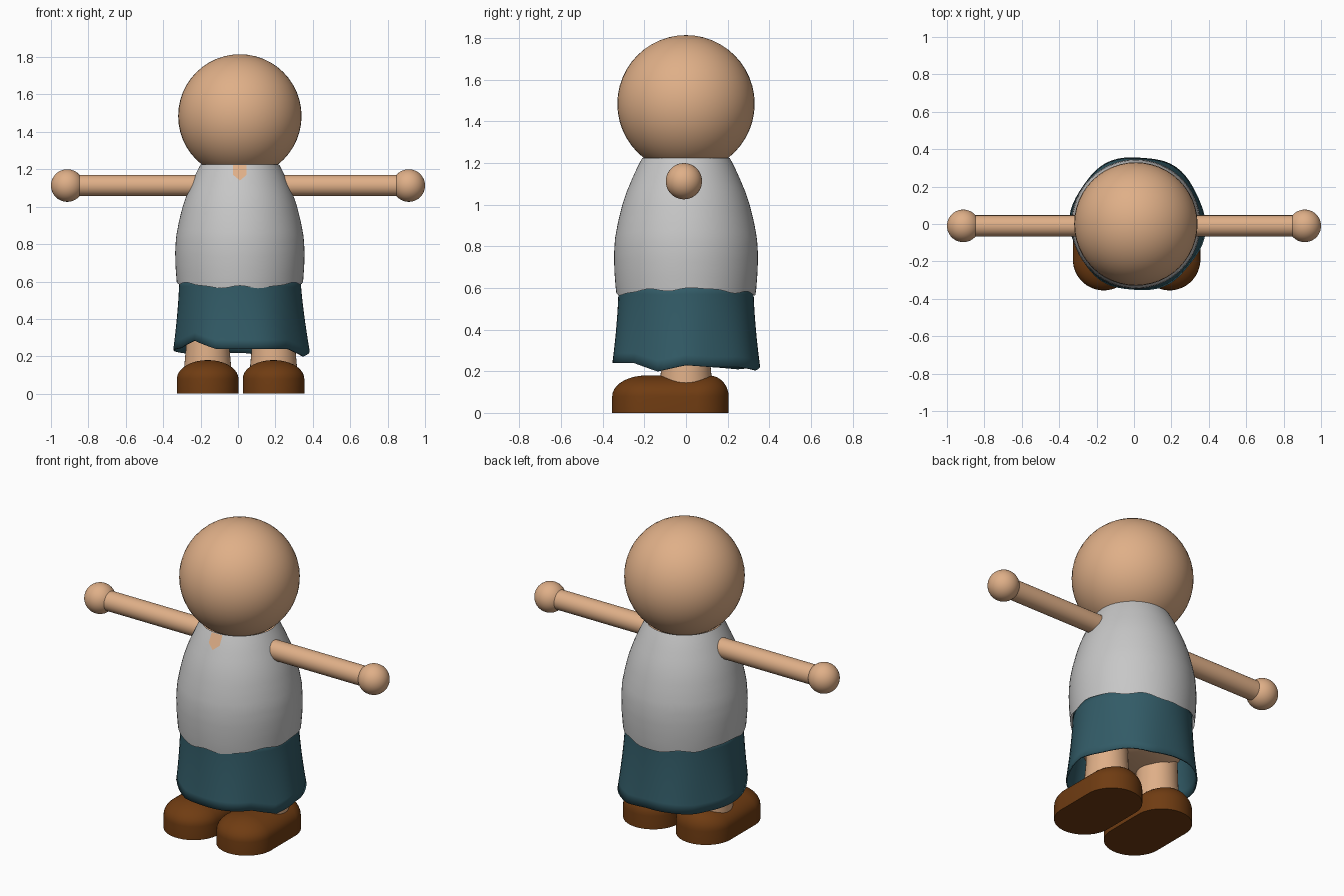
import bpy, math
from math import sin, cos, pi, tau

if "Cube" in bpy.data.objects:
    bpy.data.objects.remove(bpy.data.objects["Cube"])


def material(name, rgb):
    m = bpy.data.materials.new(name)
    m.diffuse_color = (*rgb, 1)
    m.use_nodes = True
    m.node_tree.nodes["Principled BSDF"].inputs["Base Color"].default_value = m.diffuse_color
    return m


SKIN = material("skin", (0.74, 0.43, 0.245))
GREY = material("shirt grey", (0.57, 0.57, 0.57))
TEAL = material("skirt teal", (0.032, 0.105, 0.135))
BROWN = material("shoe brown", (0.16, 0.045, 0.006))


def finish(ob, name, mat, angle=40):
    ob.name = name
    ob.data.materials.clear()
    ob.data.materials.append(mat)
    bpy.ops.object.select_all(action='DESELECT')
    bpy.context.view_layer.objects.active = ob
    ob.select_set(True)
    bpy.ops.object.shade_smooth_by_angle(angle=math.radians(angle))
    return ob


def mesh(name, verts, faces, mat):
    me = bpy.data.meshes.new(name)
    me.from_pydata(verts, [], faces)
    ob = bpy.data.objects.new(name, me)
    bpy.context.collection.objects.link(ob)
    return finish(ob, name, mat)


def loft(name, rings, mat, caps=False):
    # rings run from bottom to top, each anticlockwise seen from above
    n = len(rings[0])
    faces = [(i * n + j, i * n + (j + 1) % n, (i + 1) * n + (j + 1) % n, (i + 1) * n + j)
             for i in range(len(rings) - 1) for j in range(n)]
    if caps:
        faces += [tuple(reversed(range(n))), tuple(range((len(rings) - 1) * n, len(rings) * n))]
    return mesh(name, [v for r in rings for v in r], faces, mat)


def sphere(name, loc, r, mat):
    bpy.ops.mesh.primitive_uv_sphere_add(segments=48, ring_count=24, radius=r, location=loc)
    return finish(bpy.context.object, name, mat, 60)


def lerp_table(table, t):
    for (a, u), (b, v) in zip(table, table[1:]):
        if t <= b:
            return u + (v - u) * (t - a) / (b - a)
    return table[-1][1]


N, CX = 64, 0.01

# Head
sphere("head", (CX, 0, 1.485), 0.33, SKIN)

# Arms and hands
for s, side in ((-1, "left"), (1, "right")):
    bpy.ops.mesh.primitive_cylinder_add(vertices=40, radius=0.057, depth=0.75,
                                        location=(s * 0.485, -0.01, 1.113), rotation=(0, pi / 2, 0))
    finish(bpy.context.object, side + "_arm", SKIN)
    sphere(side + "_hand", (s * 0.913, -0.01, 1.113), 0.087, SKIN)

# Shirt: rounded barrel with an uneven hem
SHIRT = [(0.5, 0.325), (0.6, 0.338), (0.68, 0.344), (0.76, 0.346), (0.84, 0.341), (0.92, 0.326),
         (1.0, 0.306), (1.06, 0.286), (1.12, 0.261), (1.18, 0.234), (1.225, 0.210)]


def shirt_ring(f):
    ring = []
    for j in range(N):
        a = tau * j / N
        hem = 0.582 + 0.014 * cos(2 * a) + 0.006 * sin(7 * a) + 0.004 * cos(12 * a)
        z = hem + (1.225 - hem) * f
        r = lerp_table(SHIRT, z)
        ring.append((CX + r * cos(a), r * sin(a), z))
    return ring


loft("shirt", [shirt_ring(i / 20) for i in range(21)], GREY)

# Neck notch: thin skin patch following the shirt front
patch = []
for x, z in ((-0.036, 1.222), (-0.036, 1.17), (0, 1.14), (0.036, 1.17), (0.036, 1.222)):
    r = lerp_table(SHIRT, z) + 0.005
    patch.append((CX + x, -math.sqrt(r * r - x * x), z))
mesh("neck_notch", patch, [(0, 1, 3, 4), (1, 2, 3)], SKIN)

# Body under the clothes
BODY = [(0.33, 0.10), (0.35, 0.2), (0.4, 0.27), (0.5, 0.30), (0.7, 0.325), (0.9, 0.31),
        (1.05, 0.27), (1.15, 0.23), (1.21, 0.2)]
loft("body", [[(CX + r * cos(tau * j / N), r * sin(tau * j / N), z) for j in range(N)]
              for z, r in BODY], SKIN, caps=True)

# Skirt: flared, with a ragged lower edge
HEM = [0.23, 0.22, 0.22, 0.205, 0.22, 0.22, 0.21, 0.22, 0.235, 0.245, 0.285, 0.24,
       0.24, 0.24, 0.24, 0.20, 0.23]
hem_table = [(i * tau / 16, h) for i, h in enumerate(HEM)]


def skirt_ring(f):
    ring = []
    for j in range(N):
        a = tau * j / N
        hem = lerp_table(hem_table, a)
        z = hem + (0.62 - hem) * f
        t = (0.62 - z) / 0.38
        r = 0.324 + 0.034 * t ** 1.5 + 0.006 * t * cos(6 * a + 0.5)
        ring.append((CX + 0.008 * t + r * cos(a), r * sin(a), z))
    return ring


skirt = loft("skirt", [skirt_ring(i / 8) for i in range(9)], TEAL)
solid = skirt.modifiers.new("thickness", 'SOLIDIFY')
solid.thickness, solid.offset = 0.008, -1


# Legs and shoes
def shoe_ring(cx, z, r, back):
    ring = []
    for k in range(40):
        a = tau * (k + 0.5) / 40
        ring.append((cx + r * cos(a), (back if sin(a) > 0 else -0.19) + r * sin(a), z))
    return ring


for s, side in ((-1, "left"), (1, "right")):
    cx = 0.014 + s * 0.176
    loft(side + "_leg", [[(cx + r * cos(tau * j / 40), r * sin(tau * j / 40), z) for j in range(40)]
                         for z, r in ((0.1, 0.126), (0.15, 0.125), (0.25, 0.116), (0.45, 0.11))],
         SKIN, caps=True)
    rings = [shoe_ring(cx, 0, 0.165, 0.04)]
    for i in range(10):
        t = i / 9 * pi / 2 * 0.98
        rings.append(shoe_ring(cx, 0.08 + 0.1 * sin(t), 0.165 * cos(t), 0.04 + 0.07 * (1 - cos(t))))
    loft(side + "_shoe", rings, BROWN, caps=True)
